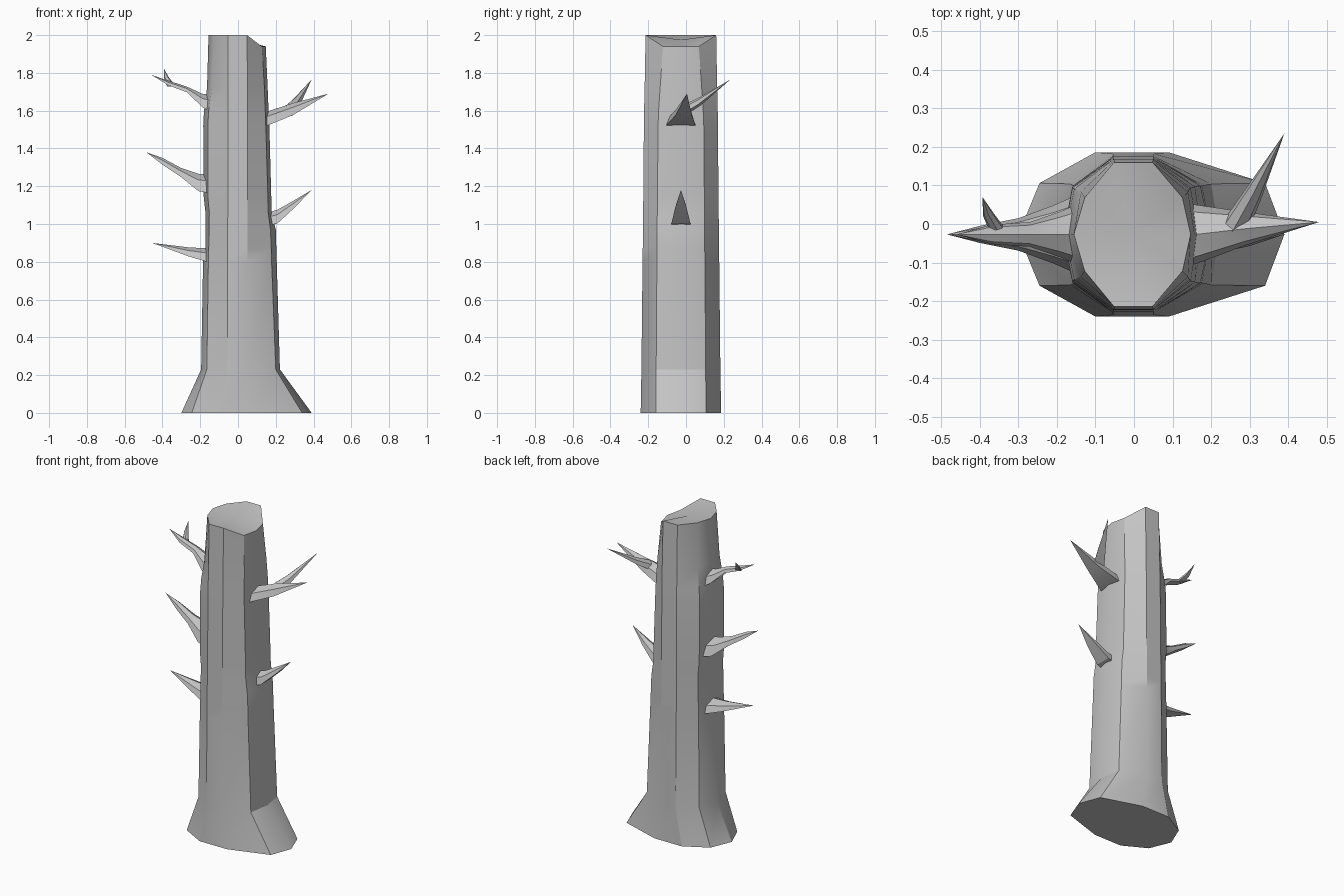
import bpy
import bmesh
import math
from mathutils import Vector

if "Cube" in bpy.data.objects:
    bpy.data.objects.remove(bpy.data.objects["Cube"], do_unlink=True)

bark = bpy.data.materials.new("grey_bark")
bark.use_nodes = True
colour = (0.55, 0.55, 0.55, 1)
bark.diffuse_color = colour
bark.node_tree.nodes["Principled BSDF"].inputs["Base Color"].default_value = colour
MID_Y = -0.027


def finish(name, bm, angle):
    bmesh.ops.recalc_face_normals(bm, faces=bm.faces)
    mesh = bpy.data.meshes.new(name)
    bm.to_mesh(mesh)
    bm.free()
    mesh.materials.append(bark)
    obj = bpy.data.objects.new(name, mesh)
    bpy.context.collection.objects.link(obj)
    bpy.ops.object.select_all(action="DESELECT")
    obj.select_set(True)
    bpy.context.view_layer.objects.active = obj
    bpy.ops.object.shade_smooth_by_angle(angle=math.radians(angle))
    return obj


def bridge(bm, lower, upper):
    n = len(lower)
    for i in range(n):
        j = (i + 1) % n
        bm.faces.new((lower[i], lower[j], upper[j], upper[i]))


def trunk(rings):
    """Ten-sided rings: height, left, left corner, flat left/right, right corner, right, depths."""
    bm = bmesh.new()
    previous = None
    for z, xl, cl, fl, fr, cr, xr, depth, corner in rings:
        points = [(xr, 0), (cr, corner), (fr, depth), (fl, depth), (cl, corner),
                  (xl, 0), (cl, -corner), (fl, -depth), (fr, -depth), (cr, -corner)]
        ring = [bm.verts.new((x, y + MID_Y, z)) for x, y in points]
        if previous:
            bridge(bm, previous, ring)
        else:
            bm.faces.new(ring)
        previous = ring
    # Broken top slopes down on the right
    for v in previous:
        if v.co.x > 0.08:
            v.co.z = 1.94
    middle = bm.verts.new((0, MID_Y, 1.975))
    for i, v in enumerate(previous):
        bm.faces.new((v, previous[(i + 1) % len(previous)], middle))
    return finish("trunk", bm, 30)


def branch(name, sections, tip, across=(0, 1, 0)):
    """Ridged branch: each section is a centre, half width and half height."""
    bm = bmesh.new()
    side = Vector(across).normalized()
    up = Vector((0, 0, 1))
    previous = None
    for centre, w, h in sections:
        c = Vector(centre)
        ring = [bm.verts.new(c + side * a * w + up * b * h)
                for a, b in ((-1, -1), (1, -1), (0.75, 0.3), (0, 1), (-0.75, 0.3))]
        if previous:
            bridge(bm, previous, ring)
        else:
            bm.faces.new(ring)
        previous = ring
    end = bm.verts.new(tip)
    for i, v in enumerate(previous):
        bm.faces.new((v, previous[(i + 1) % len(previous)], end))
    return finish(name, bm, 25)


# Trunk with flared foot and shallow steps beside the branches
trunk([
    (0.00, -0.30, -0.245, -0.10, 0.09, 0.34, 0.39, 0.213, 0.133),
    (0.23, -0.195, -0.165, -0.055, 0.052, 0.20, 0.222, 0.209, 0.131),
    (0.80, -0.185, -0.157, -0.055, 0.05, 0.178, 0.205, 0.203, 0.127),
    (0.87, -0.172, -0.155, -0.055, 0.05, 0.176, 0.203, 0.202, 0.126),
    (0.97, -0.172, -0.153, -0.055, 0.05, 0.172, 0.20, 0.201, 0.126),
    (1.06, -0.172, -0.152, -0.054, 0.05, 0.16, 0.178, 0.20, 0.125),
    (1.15, -0.182, -0.16, -0.054, 0.05, 0.158, 0.176, 0.199, 0.124),
    (1.52, -0.184, -0.16, -0.053, 0.05, 0.147, 0.166, 0.196, 0.121),
    (1.60, -0.18, -0.155, -0.053, 0.05, 0.144, 0.162, 0.195, 0.118),
    (1.72, -0.164, -0.138, -0.052, 0.05, 0.14, 0.157, 0.192, 0.11),
    (2.00, -0.156, -0.128, -0.052, 0.048, 0.126, 0.147, 0.187, 0.095),
])

# Left-hand spikes in the front view
branch("low_right_branch",
       [((-0.13, MID_Y, 0.83), 0.09, 0.04), ((-0.26, MID_Y, 0.852), 0.05, 0.024)],
       (-0.455, MID_Y, 0.90))
branch("middle_right_branch",
       [((-0.13, MID_Y, 1.21), 0.11, 0.05), ((-0.21, MID_Y, 1.22), 0.075, 0.046),
        ((-0.30, MID_Y, 1.272), 0.042, 0.024), ((-0.40, MID_Y, 1.332), 0.022, 0.018)],
       (-0.485, MID_Y, 1.38))
branch("upper_right_branch",
       [((-0.12, MID_Y, 1.63), 0.09, 0.05), ((-0.19, MID_Y, 1.655), 0.06, 0.035),
        ((-0.27, MID_Y, 1.712), 0.032, 0.015), ((-0.37, MID_Y, 1.747), 0.025, 0.012)],
       (-0.46, MID_Y, 1.79))
branch("upper_right_twig",
       [((-0.355, -0.015, 1.74), 0.02, 0.013), ((-0.378, 0.025, 1.775), 0.014, 0.012)],
       (-0.393, 0.07, 1.825), across=(1, 0.3, 0))

# Right-hand spikes in the front view
branch("low_left_branch",
       [((0.14, MID_Y, 1.02), 0.05, 0.035), ((0.21, MID_Y, 1.04), 0.05, 0.036),
        ((0.30, MID_Y, 1.107), 0.03, 0.02)],
       (0.39, MID_Y, 1.18))
branch("upper_left_branch",
       [((0.12, MID_Y, 1.55), 0.082, 0.035), ((0.16, MID_Y, 1.56), 0.077, 0.037),
        ((0.29, -0.012, 1.608), 0.043, 0.032)],
       (0.48, 0.005, 1.69))
branch("upper_left_twig",
       [((0.255, -0.02, 1.60), 0.036, 0.027), ((0.305, 0.07, 1.65), 0.025, 0.02)],
       (0.39, 0.235, 1.765), across=(1, -0.45, 0))
